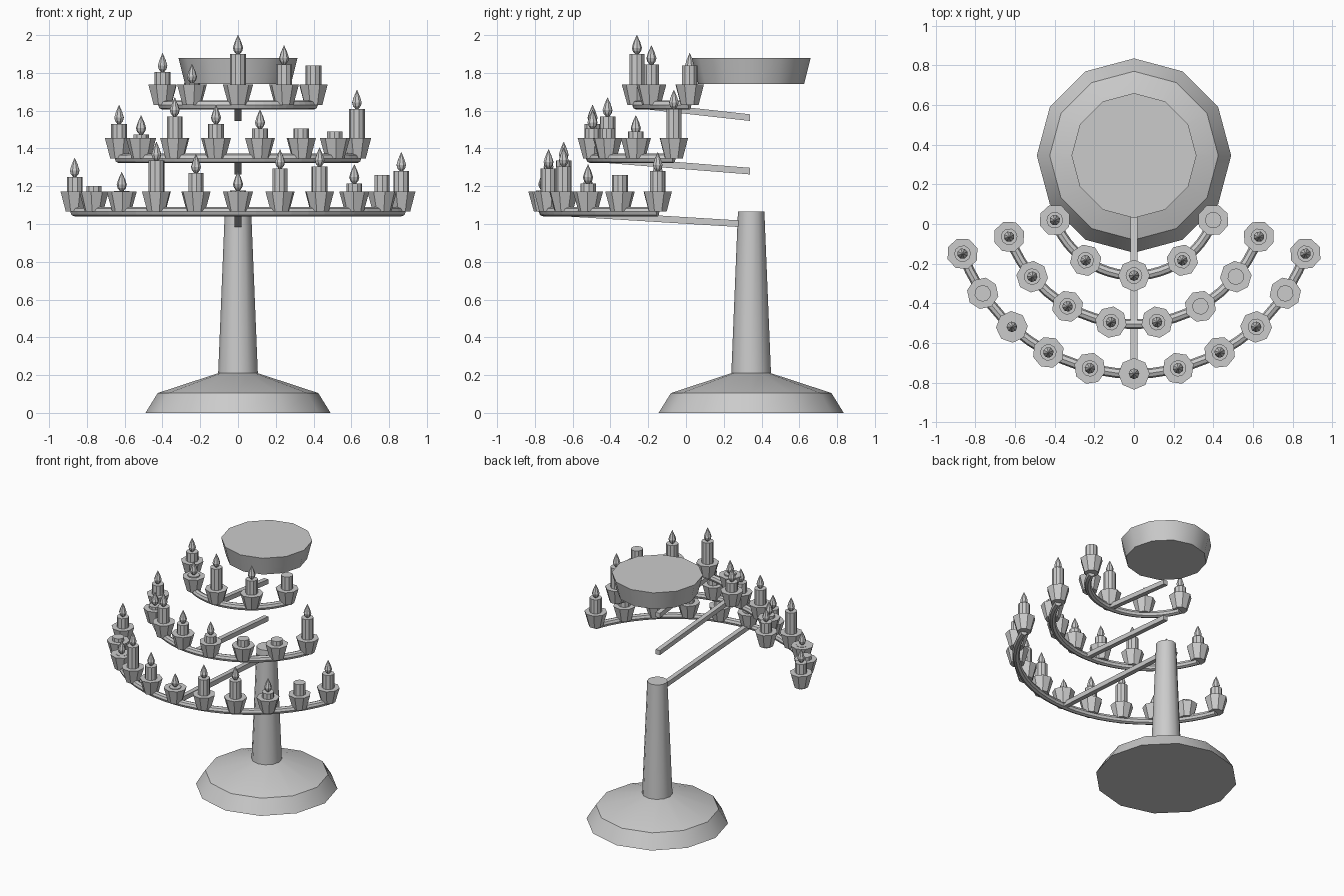
import bpy, bmesh, math
from mathutils import Vector

if "Cube" in bpy.data.objects:
    bpy.data.objects.remove(bpy.data.objects["Cube"])

metal = bpy.data.materials.new("plain grey")
metal.diffuse_color = (0.6, 0.6, 0.6, 1)
metal.use_nodes = True
metal.node_tree.nodes["Principled BSDF"].inputs["Base Color"].default_value = metal.diffuse_color


def finish(bm, name, smooth=None):
    bmesh.ops.recalc_face_normals(bm, faces=bm.faces)
    me = bpy.data.meshes.new(name)
    bm.to_mesh(me)
    bm.free()
    me.materials.append(metal)
    ob = bpy.data.objects.new(name, me)
    bpy.context.collection.objects.link(ob)
    if smooth:
        bpy.ops.object.select_all(action='DESELECT')
        ob.select_set(True)
        bpy.context.view_layer.objects.active = ob
        bpy.ops.object.shade_smooth_by_angle(angle=math.radians(smooth))
    return ob


def skin(bm, rings):
    # join closed rings of points with quads and cap both ends
    vs = [[bm.verts.new(p) for p in r] for r in rings]
    n = len(vs[0])
    for a, b in zip(vs, vs[1:]):
        for i in range(n):
            j = (i + 1) % n
            bm.faces.new((a[i], a[j], b[j], b[i]))
    bm.faces.new(vs[0][::-1])
    bm.faces.new(vs[-1])


def lathe(name, profile, sides, loc, turn=0.0, smooth=None):
    bm = bmesh.new()
    rings = []
    for r, z in profile:
        rings.append([(loc[0] + r * math.cos(turn + math.tau * i / sides),
                       loc[1] + r * math.sin(turn + math.tau * i / sides),
                       loc[2] + z) for i in range(sides)])
    skin(bm, rings)
    return finish(bm, name, smooth)


CY = 0.345      # axis of the stand
AY = 0.165      # centre of the curved rails
SPAN = math.radians(70)

# stand: stepped foot, tapered column, floating dish
lathe("foot", [(0.49, 0), (0.425, 0.105), (0.105, 0.21)], 12, (0, CY, 0), 0, 35)
lathe("column", [(0.105, 0.21), (0.07, 1.065)], 12, (0, CY, 0), 0, 35)
lathe("dish", [(0.28, 1.74), (0.315, 1.88)], 12, (0, CY, 0), 0, 35)

# tiers: rail radius, height, candles as (top height, lit)
tiers = [
    (0.92, 1.065, [(1.25, 1), (1.20, 0), (1.175, 1), (1.335, 1), (1.27, 1), (1.178, 1),
                   (1.295, 1), (1.305, 1), (1.215, 1), (1.26, 0), (1.28, 1)]),
    (0.67, 1.347, [(1.53, 1), (1.475, 1), (1.57, 1), (1.53, 1),
                   (1.505, 1), (1.505, 0), (1.49, 0), (1.61, 1)]),
    (0.425, 1.63, [(1.805, 1), (1.747, 1), (1.90, 1), (1.845, 1), (1.84, 0)]),
]

for t, (R, z, candles) in enumerate(tiers, 1):
    # curved rail
    bm = bmesh.new()
    rings = []
    for k in range(25):
        a = -SPAN + 2 * SPAN * k / 24
        out = Vector((math.sin(a), -math.cos(a), 0))
        c = Vector((0, AY, z)) + out * R
        rings.append([c + 0.025 * (out * math.cos(math.tau * i / 8)
                      + Vector((0, 0, math.sin(math.tau * i / 8)))) for i in range(8)])
    skin(bm, rings)
    finish(bm, f"rail_{t}")

    # square strut back to the stand axis
    bm = bmesh.new()
    skin(bm, [[(sx * 0.0175, y, h + sz * 0.0175)
               for sx, sz in ((-1, -1), (1, -1), (1, 1), (-1, 1))]
              for y, h in ((0.34, z - 0.067), (AY - R, z))])
    finish(bm, f"strut_{t}")

    # cups, candles and flames
    n = len(candles)
    for k, (top, lit) in enumerate(candles):
        a = -SPAN + 2 * SPAN * k / (n - 1)
        x, y = R * math.sin(a), AY - R * math.cos(a)
        lathe(f"cup_{t}_{k}", [(0.05, 0), (0.08, 0.108)], 8, (x, y, z), a)
        lathe(f"candle_{t}_{k}", [(0.042, z + 0.09), (0.042, top)], 10, (x, y, 0), a)
        if lit:
            lathe(f"flame_{t}_{k}", [(0.010, 0), (0.022, 0.015), (0.027, 0.033),
                                     (0.018, 0.062), (0.001, 0.1)], 8, (x, y, top), a)
